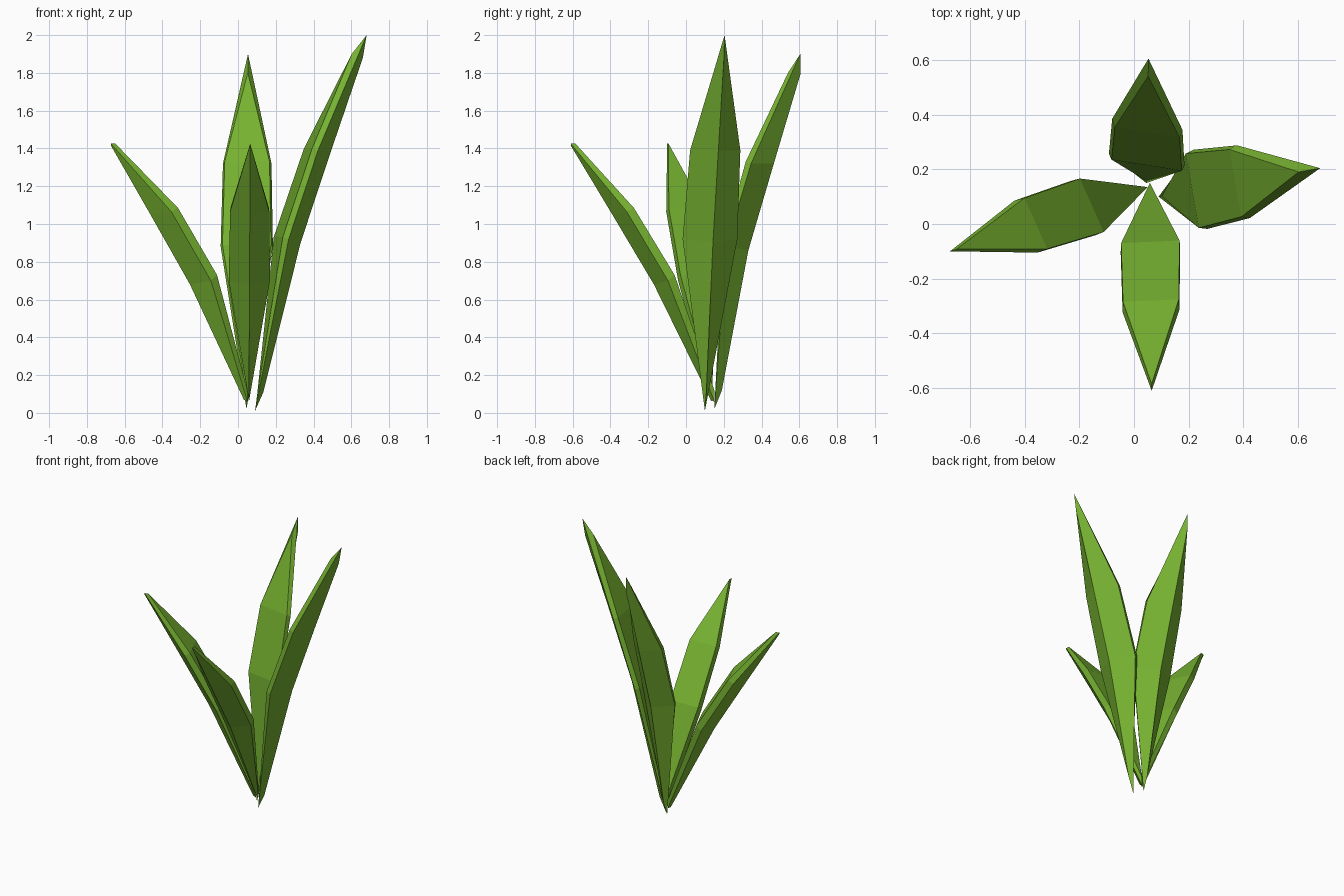
import bpy, bmesh, math
from mathutils import Vector

if "Cube" in bpy.data.objects:
    bpy.data.objects.remove(bpy.data.objects["Cube"])

green = bpy.data.materials.new("leaf_green")
green.diffuse_color = (0.18, 0.44, 0.03, 1)
green.use_nodes = True
green.node_tree.nodes["Principled BSDF"].inputs["Base Color"].default_value = green.diffuse_color


def leaf(name, base, azimuth, twist, stations):
    """Loft a five-sided blade. Each station holds (reach, height, half width)
    for the flat inner face and the rim, and (reach, height) for the back keel."""
    a, t = math.radians(azimuth), math.radians(azimuth + twist - 90)
    out = Vector((math.cos(a), math.sin(a), 0))
    side = Vector((math.cos(t), math.sin(t), 0))
    origin = Vector((base[0], base[1], 0))
    bm = bmesh.new()
    rings = []
    for inner, rim, keel in stations:
        pts = [(inner[0], inner[1], -inner[2]), (rim[0], rim[1], -rim[2]),
               (keel[0], keel[1], 0),
               (rim[0], rim[1], rim[2]), (inner[0], inner[1], inner[2])]
        rings.append([bm.verts.new(origin + out * r + side * w + Vector((0, 0, z)))
                      for r, z, w in pts])
    for lo, hi in zip(rings, rings[1:]):
        for i in range(5):
            j = (i + 1) % 5
            bm.faces.new((lo[i], lo[j], hi[j], hi[i]))
    # close the pointed ends
    bmesh.ops.remove_doubles(bm, verts=bm.verts, dist=0.0005)
    bmesh.ops.recalc_face_normals(bm, faces=bm.faces)
    me = bpy.data.meshes.new(name)
    bm.to_mesh(me)
    bm.free()
    me.materials.append(green)
    bpy.context.collection.objects.link(bpy.data.objects.new(name, me))


# Two tall blades
leaf("right_leaf", (0.09, 0.10), 10, 0, [
    ((0.012, 0.10, 0), (0, 0.01, 0), (0.045, 0.11)),
    ((0.125, 0.93, 0.138), (0.155, 0.92, 0.147), (0.245, 0.90)),
    ((0.285, 1.40, 0.125), (0.315, 1.39, 0.135), (0.41, 1.39)),
    ((0.52, 1.90, 0), (0.60, 2.00, 0), (0.58, 1.88))])
leaf("back_leaf", (0.045, 0.15), 89, -8, [
    ((0.008, 0.10, 0), (0, 0.02, 0), (0.04, 0.12)),
    ((0.065, 0.89, 0.13), (0.085, 0.88, 0.14), (0.18, 0.86)),
    ((0.185, 1.33, 0.12), (0.215, 1.32, 0.13), (0.315, 1.32)),
    ((0.39, 1.80, 0), (0.455, 1.90, 0), (0.455, 1.79))])

# Two short blades sharing one profile
short = [((0, 0.12, 0), (0.0, 0.06, 0), (0.02, 0.07)),
         ((0.215, 0.73, 0.107), (0.25, 0.70, 0.109), (0.32, 0.68)),
         ((0.43, 1.085, 0.102), (0.468, 1.065, 0.104), (0.54, 1.05)),
         ((0.735, 1.425, 0), (0.76, 1.425, 0), (0.76, 1.415))]
leaf("left_leaf", (0.05, 0.135), 198, 6, short)
leaf("front_leaf", (0.058, 0.15), 270.5, 2, short)
